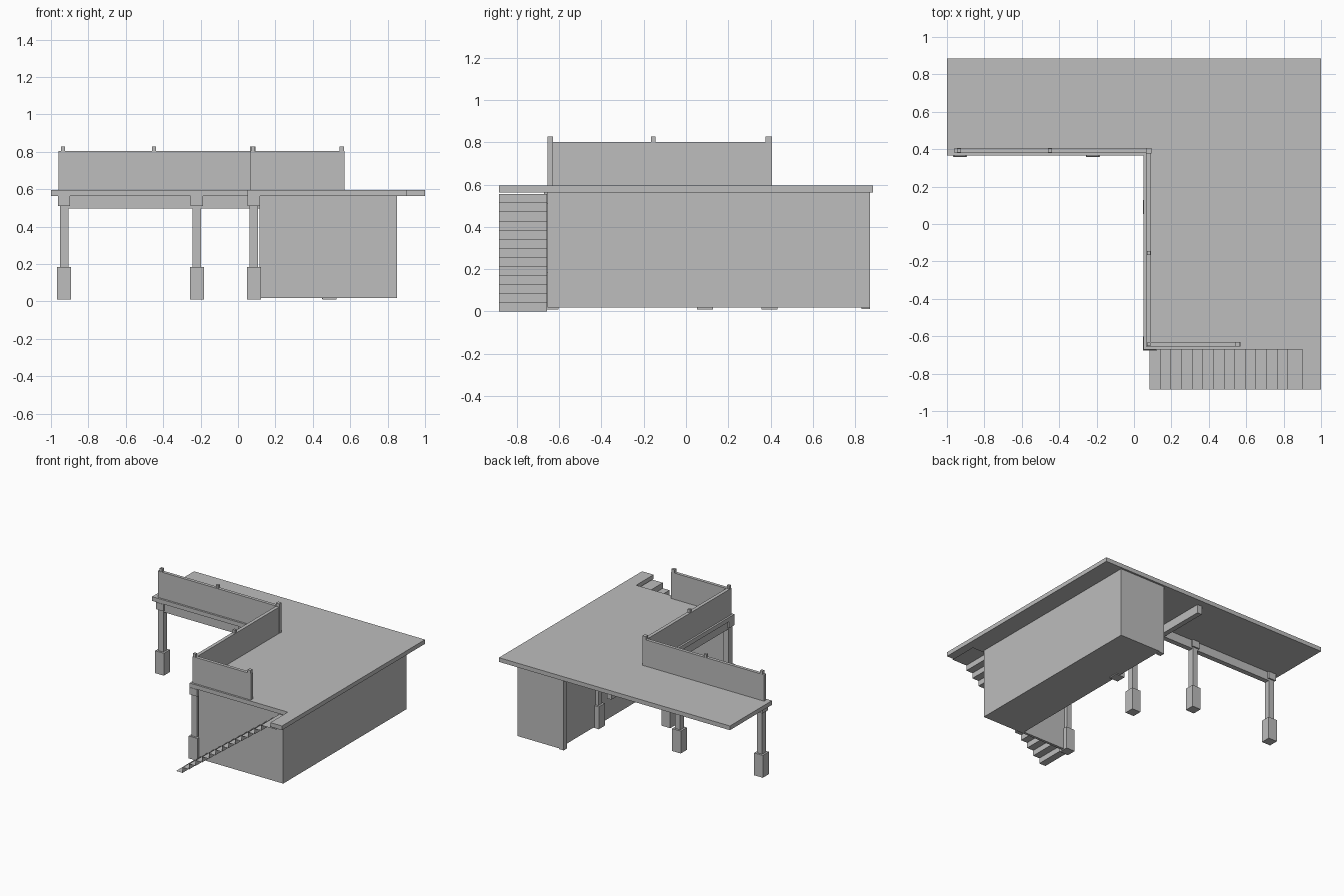
import bpy
import bmesh

cube = bpy.data.objects.get("Cube")
if cube:
    bpy.data.objects.remove(cube, do_unlink=True)

grey = bpy.data.materials.new("plain_grey")
grey.use_nodes = True
colour = (0.51, 0.51, 0.51, 1)
grey.diffuse_color = colour
grey.node_tree.nodes["Principled BSDF"].inputs["Base Color"].default_value = colour


def finish(name, bm):
    mesh = bpy.data.meshes.new(name)
    bm.to_mesh(mesh)
    bm.free()
    mesh.materials.append(grey)
    obj = bpy.data.objects.new(name, mesh)
    bpy.context.scene.collection.objects.link(obj)
    return obj


def box(name, x, y, z):
    """Box from (low, high) ranges on each axis."""
    bm = bmesh.new()
    bmesh.ops.create_cube(bm, size=1)
    for v in bm.verts:
        v.co = [r[0] if c < 0 else r[1] for c, r in zip(v.co, (x, y, z))]
    return finish(name, bm)


def around(c, width):
    return (c - width / 2, c + width / 2)


def extrude_profile(name, points, offset):
    bm = bmesh.new()
    face = bm.faces.new([bm.verts.new(p) for p in points])
    result = bmesh.ops.extrude_face_region(bm, geom=[face])
    moved = [g for g in result["geom"] if isinstance(g, bmesh.types.BMVert)]
    bmesh.ops.translate(bm, verts=moved, vec=offset)
    bmesh.ops.recalc_face_normals(bm, faces=bm.faces)
    return finish(name, bm)


# Deck slab with the landing at its front corner
FLOOR, UNDER = 0.597, 0.564
outline = [(-1, 0.885), (-1, 0.365), (0.05, 0.365), (0.05, -0.67),
           (0.9, -0.67), (0.9, -0.885), (1, -0.885), (1, 0.885)]
extrude_profile("deck", [(x, y, UNDER) for x, y in outline], (0, 0, FLOOR - UNDER))

# Enclosed room and its thin front wall
box("room", (0.49, 0.85), (-0.655, 0.87), (0.018, UNDER))
box("front_wall", (0.115, 0.49), (-0.655, -0.635), (0.018, UNDER))
box("corner_pilaster", (0.45, 0.49), (0.83, 0.87), (0.012, UNDER))

# Beams under the deck
box("cross_beam", (-0.91, 0.49), around(0.395, 0.04), (0.497, UNDER))
box("long_beam", around(0.085, 0.04), (-0.64, 0.83), (0.497, UNDER))

# Supports: footing, post and cap
for x, y in [(-0.93, 0.395), (-0.22, 0.395), (0.49, 0.395),
             (0.085, 0.09), (0.085, -0.64)]:
    box("footing", around(x, 0.075), around(y, 0.075), (0.01, 0.185))
    box("post", around(x, 0.045), around(y, 0.045), (0.185, 0.51))
    box("cap", around(x, 0.066), around(y, 0.066), (0.51, UNDER))

# Railing panels
RAIL = (FLOOR, 0.803)
box("back_railing", (-0.96, 0.092), (0.38, 0.405), RAIL)
box("side_railing", (0.065, 0.092), (-0.655, 0.405), RAIL)
box("front_railing", (0.065, 0.57), (-0.655, -0.63), RAIL)

# Railing posts
for x, y, w in [(-0.935, 0.393, 0.021), (-0.45, 0.393, 0.021), (0.079, 0.391, 0.03),
                (0.079, -0.155, 0.021), (0.079, -0.643, 0.021), (0.555, -0.643, 0.026)]:
    box("railing_post", around(x, w), around(y, w), (FLOOR, 0.828))

# Stair: a thin folded strip of treads and risers
STEPS, GOING, RISE = 13, 0.0567, 0.0427
FRONT, BACK = -0.885, -0.657
path = [(0.083, 0)]
for i in range(STEPS):
    x = 0.083 + GOING * (i + 1)
    path += [(x, RISE * i), (x, RISE * (i + 1))]
path.append((0.95, RISE * STEPS))
bm = bmesh.new()
rows = [[bm.verts.new((x, y, z)) for y in (FRONT, BACK)] for x, z in path]
for a, b in zip(rows, rows[1:]):
    bm.faces.new((a[0], b[0], b[1], a[1]))
finish("stair", bm)
